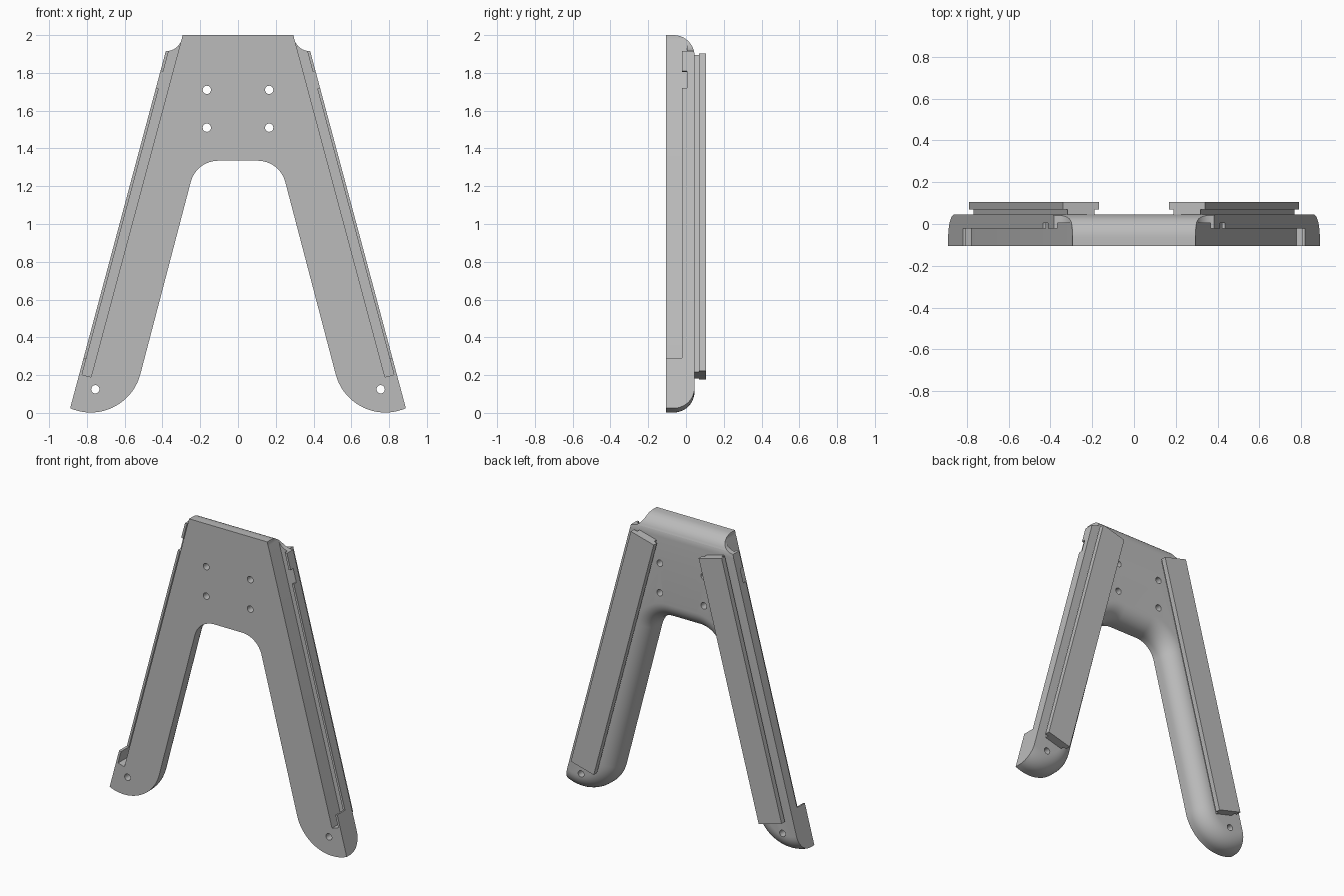
import bpy, bmesh
from math import sin, cos, pi, radians

cube = bpy.data.objects.get("Cube")
if cube:
    bpy.data.objects.remove(cube, do_unlink=True)

TILT = radians(15)
FRONT, BACK = -0.105, 0.045

grey = bpy.data.materials.new("plain_grey")
grey.use_nodes = True
grey.diffuse_color = (0.5, 0.5, 0.5, 1)
grey.node_tree.nodes["Principled BSDF"].inputs["Base Color"].default_value = (0.5, 0.5, 0.5, 1)


def arc(cx, cz, r, start, end, n):
    return [(cx + r * cos(start + (end - start) * i / n),
             cz + r * sin(start + (end - start) * i / n)) for i in range(n + 1)]


def prism(name, outline, y0, y1, round_back=0):
    """Extrude an x-z outline along y, optionally rounding the back rim."""
    bm = bmesh.new()
    face = bm.faces.new([bm.verts.new((x, y0, z)) for x, z in outline])
    ext = bmesh.ops.extrude_face_region(bm, geom=[face])["geom"]
    top = [v for v in ext if isinstance(v, bmesh.types.BMVert)]
    bmesh.ops.translate(bm, verts=top, vec=(0, y1 - y0, 0))
    bmesh.ops.recalc_face_normals(bm, faces=bm.faces)
    if round_back:
        rim = [e for e in bm.edges if all(v in top for v in e.verts)]
        bmesh.ops.bevel(bm, geom=rim, offset=round_back, segments=10,
                        profile=0.5, affect='EDGES', clamp_overlap=False)
    mesh = bpy.data.meshes.new(name)
    bm.to_mesh(mesh)
    bm.free()
    mesh.materials.append(grey)
    obj = bpy.data.objects.new(name, mesh)
    bpy.context.collection.objects.link(obj)
    return obj


def leg_rect(side, u0, u1, v0, v1):
    """Rectangle along the leg: u runs up the outer edge, v runs inward."""
    return [(side * (0.89 - u * sin(TILT) - v * cos(TILT)),
             0.02 + u * cos(TILT) - v * sin(TILT))
            for u, v in ((u0, v0), (u1, v0), (u1, v1), (u0, v1))]


def cut(target, outline, y0, y1):
    cutter = prism("cutter", outline, y0, y1)
    cutter.hide_render = True
    mod = target.modifiers.new("cut", 'BOOLEAN')
    mod.operation, mod.solver, mod.object = 'DIFFERENCE', 'EXACT', cutter
    bpy.context.view_layer.objects.active = target
    bpy.ops.object.modifier_apply(modifier=mod.name)
    bpy.data.objects.remove(cutter, do_unlink=True)


# A-shaped plate: oversize outside, rounded at the back, then trimmed
half = arc(0.105, 1.185, 0.15, pi / 2, TILT, 12)
half += arc(0.78, 0.274, 0.272, pi + TILT, 2 * pi + TILT, 36)
half += [(0.6, 2.0)]
plate = prism("frame_plate", half + [(-x, z) for x, z in reversed(half)],
              FRONT, BACK, 0.11)

for s in (-1, 1):
    # straight outer side
    cut(plate, leg_rect(s, -1, 3, -1, 0), -1, 1)
    # scooped shoulder
    scoop = arc(0.38, 2.0, 0.085, pi, 1.5 * pi, 10) + [(0.8, 1.915), (0.8, 2.2), (0.295, 2.2)]
    cut(plate, [(s * x, z) for x, z in scoop], -1, 1)
    # rail along the outer edge: deep groove, lowered ridge, gap in the ridge
    cut(plate, leg_rect(s, 0.193, 2.3, 0.015, 0.064), -1, 0.005)
    cut(plate, leg_rect(s, 0.28, 2.3, -0.1, 0.02), -1, -0.022)
    cut(plate, leg_rect(s, 1.76, 1.853, -0.1, 0.02), -1, 0.005)
    # screw holes
    for x, z in ((0.165, 1.71), (0.165, 1.51), (0.755, 0.125)):
        cut(plate, arc(s * x, z, 0.022, 0, 2 * pi, 24)[:-1], -1, 1)

bpy.ops.object.select_all(action='DESELECT')
plate.select_set(True)
bpy.context.view_layer.objects.active = plate
bpy.ops.object.shade_smooth_by_angle(angle=radians(25))

# Raised bars on the back, each on a narrower neck
for s, label in ((-1, "right"), (1, "left")):
    prism(label + "_bar_neck", leg_rect(s, 0.222, 1.96, 0.068, 0.20), BACK - 0.01, 0.07)
    prism(label + "_bar", leg_rect(s, 0.222, 1.96, 0.044, 0.222), 0.07, 0.105)
